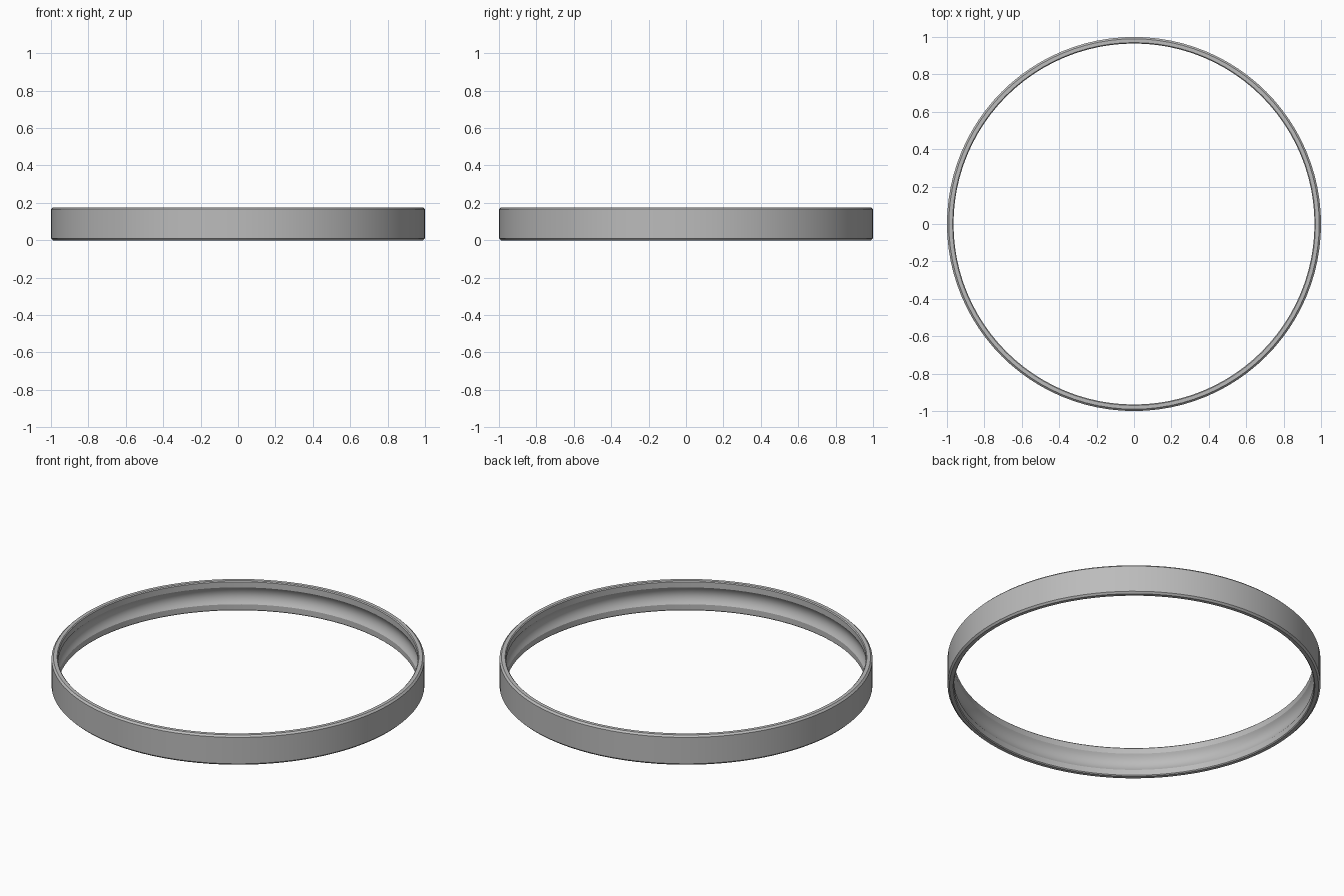
import bpy
import bmesh
import math

cube = bpy.data.objects.get("Cube")
if cube:
    bpy.data.objects.remove(cube, do_unlink=True)

SEGMENTS = 96
OUTER, INNER, HEIGHT, CHAMFER = 1.0, 0.965, 0.176, 0.01
GROOVE_DEPTH, GROOVE_HALF, GROOVE_STEPS = 0.018, 0.05, 10

# Brushed grey metal
metal = bpy.data.materials.new("grey metal")
metal.use_nodes = True
colour = (0.5, 0.5, 0.5, 1)
metal.diffuse_color = colour
metal.node_tree.nodes["Principled BSDF"].inputs["Base Color"].default_value = colour

# Cross-section: chamfered outside, shallow rounded groove inside
profile = [
    (INNER + CHAMFER / 2, 0), (OUTER - CHAMFER, 0),
    (OUTER, CHAMFER), (OUTER, HEIGHT - CHAMFER),
    (OUTER - CHAMFER, HEIGHT), (INNER + CHAMFER / 2, HEIGHT),
    (INNER, HEIGHT - CHAMFER / 2),
]
for i in range(GROOVE_STEPS + 1):
    t = 1 - 2 * i / GROOVE_STEPS
    profile.append((INNER + GROOVE_DEPTH * (1 - t * t), HEIGHT / 2 + GROOVE_HALF * t))
profile.append((INNER, CHAMFER / 2))

# Revolve the cross-section into the ring
bm = bmesh.new()
rings = []
for s in range(SEGMENTS):
    a = math.tau * s / SEGMENTS
    rings.append([bm.verts.new((r * math.cos(a), r * math.sin(a), z)) for r, z in profile])
for s in range(SEGMENTS):
    here, there = rings[s], rings[(s + 1) % SEGMENTS]
    for i in range(len(profile)):
        j = (i + 1) % len(profile)
        bm.faces.new((here[i], there[i], there[j], here[j]))
bmesh.ops.recalc_face_normals(bm, faces=bm.faces)
mesh = bpy.data.meshes.new("grooved_ring")
bm.to_mesh(mesh)
bm.free()
mesh.materials.append(metal)

ring = bpy.data.objects.new("grooved_ring", mesh)
bpy.context.collection.objects.link(ring)
bpy.ops.object.select_all(action="DESELECT")
ring.select_set(True)
bpy.context.view_layer.objects.active = ring
bpy.ops.object.shade_smooth_by_angle(angle=math.radians(30))
